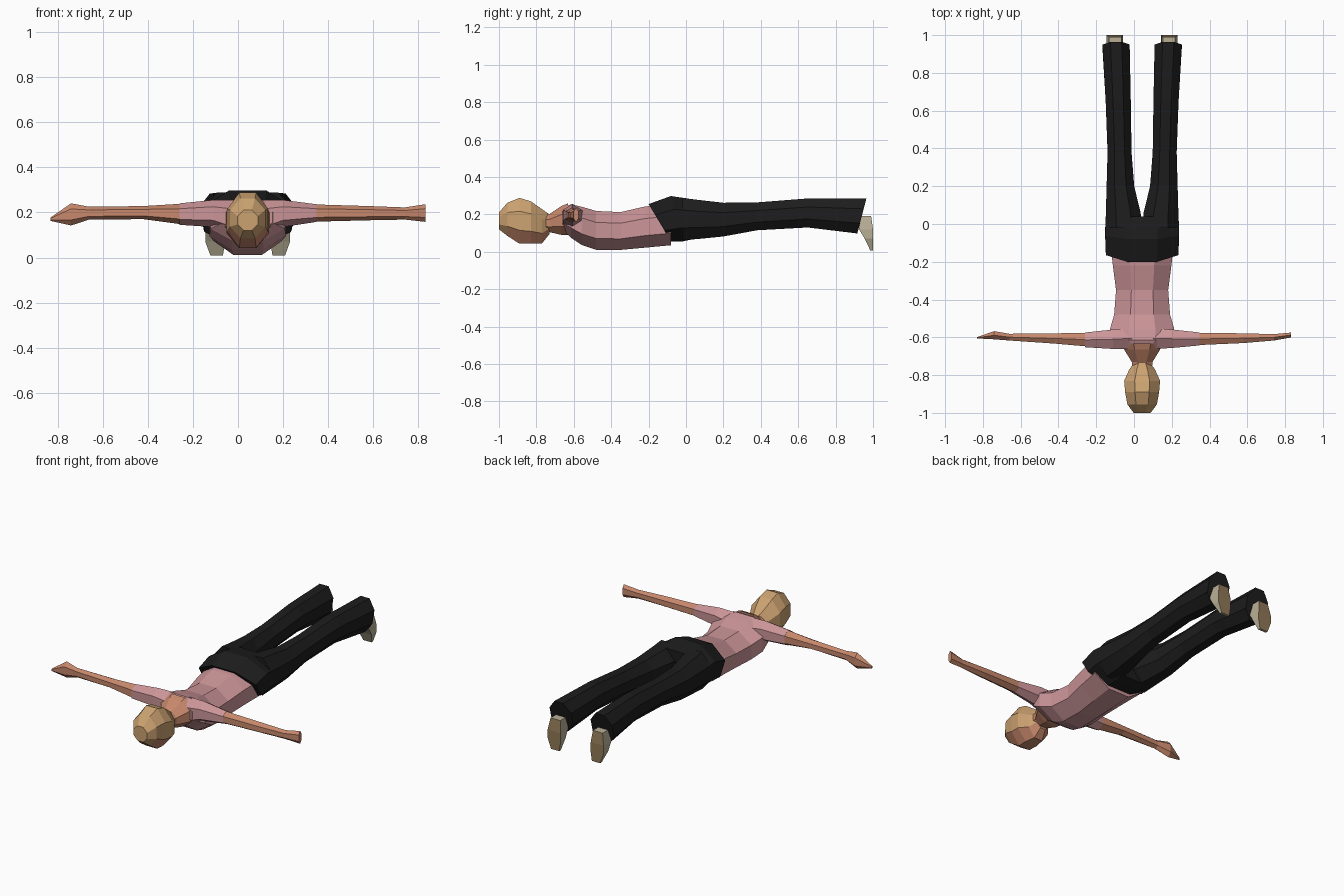
import bpy, bmesh, math

CX = 0.043  # body centre line


def material(name, rgb):
    m = bpy.data.materials.new(name)
    m.diffuse_color = (*rgb, 1)
    return m


PINK = material("pink shirt", (0.60, 0.30, 0.315))
SKIN = material("skin", (0.57, 0.245, 0.15))
HAIR = material("tan hair", (0.60, 0.36, 0.165))
BLACK = material("black trousers", (0.012, 0.012, 0.012))
SHOE = material("beige shoe", (0.48, 0.43, 0.30))
SOLE = material("brown sole", (0.28, 0.19, 0.095))


def loft(name, axis, rings, sides, mats, rule=None):
    """Rings: (position, u min, u max, v min, v max, optional slant along v).
    u, v are the two remaining axes in x, y, z order."""
    bm = bmesh.new()
    fit = 1 / math.cos(math.pi / sides)
    if sides == 6:
        fit = 1.08
    loops = []
    for r in rings:
        p, u0, u1, v0, v1 = r[:5]
        slant = r[5] if len(r) > 5 else 0
        loop = []
        for i in range(sides):
            a = 2 * math.pi * (i + 0.5) / sides
            du = (u1 - u0) / 2 * math.cos(a) * fit
            dv = (v1 - v0) / 2 * math.sin(a) * (1.0 if sides == 6 else fit)
            c = [(u0 + u1) / 2 + du, (v0 + v1) / 2 + dv]
            c.insert("xyz".index(axis), p + slant * dv)
            loop.append(bm.verts.new(c))
        loops.append(loop)
    for a, b in zip(loops, loops[1:]):
        for i in range(sides):
            j = (i + 1) % sides
            bm.faces.new((a[i], a[j], b[j], b[i]))
    bm.faces.new(loops[0])
    bm.faces.new(loops[-1])
    bmesh.ops.recalc_face_normals(bm, faces=bm.faces)
    if rule:
        for f in bm.faces:
            f.material_index = rule(f)
    me = bpy.data.meshes.new(name)
    bm.to_mesh(me)
    bm.free()
    for m in mats:
        me.materials.append(m)
    ob = bpy.data.objects.new(name, me)
    bpy.context.collection.objects.link(ob)
    return ob


def centred(rows):
    """(y, half width, z min, z max, slant) -> full ring about the centre line."""
    return [(r[0], CX - r[1], CX + r[1], *r[2:]) for r in rows]


# Head, with the face looking down
loft("head", "y", centred([
    (-1.00, 0.045, 0.12, 0.21),
    (-0.955, 0.078, 0.085, 0.262),
    (-0.89, 0.090, 0.043, 0.288),
    (-0.83, 0.095, 0.043, 0.270),
    (-0.77, 0.068, 0.045, 0.228),
    (-0.73, 0.040, 0.095, 0.20)]), 8, [HAIR, SKIN],
    lambda f: int(f.normal.z < -0.3 and f.calc_center_median().y > -0.93))

# Neck and bare upper back
loft("neck", "y", centred([
    (-0.79, 0.050, 0.11, 0.20),
    (-0.73, 0.055, 0.105, 0.202),
    (-0.665, 0.095, 0.09, 0.245),
    (-0.632, 0.110, 0.09, 0.258)]), 8, [SKIN])

# Shirt body
loft("torso", "y", centred([
    (-0.660, 0.11, 0.12, 0.235),
    (-0.615, 0.165, 0.075, 0.254),
    (-0.555, 0.170, 0.035, 0.240),
    (-0.48, 0.148, 0.010, 0.218),
    (-0.35, 0.138, 0.010, 0.212),
    (-0.22, 0.155, 0.022, 0.242),
    (-0.08, 0.170, 0.035, 0.255)]), 8, [PINK])

# Hips with slanted waistband
loft("hips", "y", centred([
    (-0.14, 0.192, 0.055, 0.255, -0.6),
    (-0.05, 0.196, 0.055, 0.298, -0.25),
    (0.04, 0.193, 0.068, 0.280)]), 8, [BLACK])

# Legs and shoes
leg = [  # y, outer offset, inner offset, z min, z max, slant
    (-0.02, 0.193, 0.000, 0.062, 0.288, 0),
    (0.06, 0.192, 0.008, 0.068, 0.278, 0),
    (0.20, 0.188, 0.042, 0.082, 0.262, 0),
    (0.38, 0.183, 0.056, 0.115, 0.264, 0),
    (0.65, 0.193, 0.060, 0.130, 0.285, 0),
    (0.94, 0.210, 0.066, 0.098, 0.284, 0.26)]
shoe = [  # z, outer offset, inner offset, y min, y max
    (0.008, 0.165, 0.110, 0.985, 1.0),
    (0.07, 0.188, 0.100, 0.955, 1.0),
    (0.12, 0.188, 0.102, 0.925, 1.0),
    (0.19, 0.175, 0.110, 0.915, 0.99)]
for side, s in (("left", -1), ("right", 1)):
    def span(o, i):
        return sorted((CX + s * o, CX + s * i))
    loft(side + "_leg", "y", [(r[0], *span(r[1], r[2]), *r[3:]) for r in leg], 8, [BLACK])
    loft(side + "_shoe", "z", [(r[0], *span(r[1], r[2]), *r[3:]) for r in shoe], 4,
         [SHOE, SOLE], lambda f: int(f.normal.y > 0.7))

# Sleeves
loft("right_sleeve", "x", [
    (0.10, -0.665, -0.545, 0.09, 0.255),
    (0.20, -0.660, -0.555, 0.135, 0.255),
    (0.348, -0.645, -0.572, 0.158, 0.236)], 6, [PINK])
loft("left_sleeve", "x", [
    (-0.01, -0.665, -0.545, 0.09, 0.255),
    (-0.11, -0.665, -0.555, 0.135, 0.255),
    (-0.26, -0.655, -0.572, 0.145, 0.240)], 6, [PINK])

# Bare arms ending in flat hands
loft("right_arm", "x", [
    (0.345, -0.643, -0.574, 0.159, 0.235),
    (0.58, -0.632, -0.577, 0.165, 0.228),
    (0.74, -0.618, -0.582, 0.168, 0.222),
    (0.83, -0.602, -0.574, 0.158, 0.236)], 6, [SKIN])
loft("left_arm", "x", [
    (-0.255, -0.650, -0.574, 0.148, 0.238),
    (-0.42, -0.635, -0.577, 0.170, 0.228),
    (-0.66, -0.618, -0.580, 0.168, 0.225),
    (-0.74, -0.612, -0.566, 0.142, 0.240),
    (-0.83, -0.606, -0.598, 0.162, 0.178)], 6, [SKIN])
